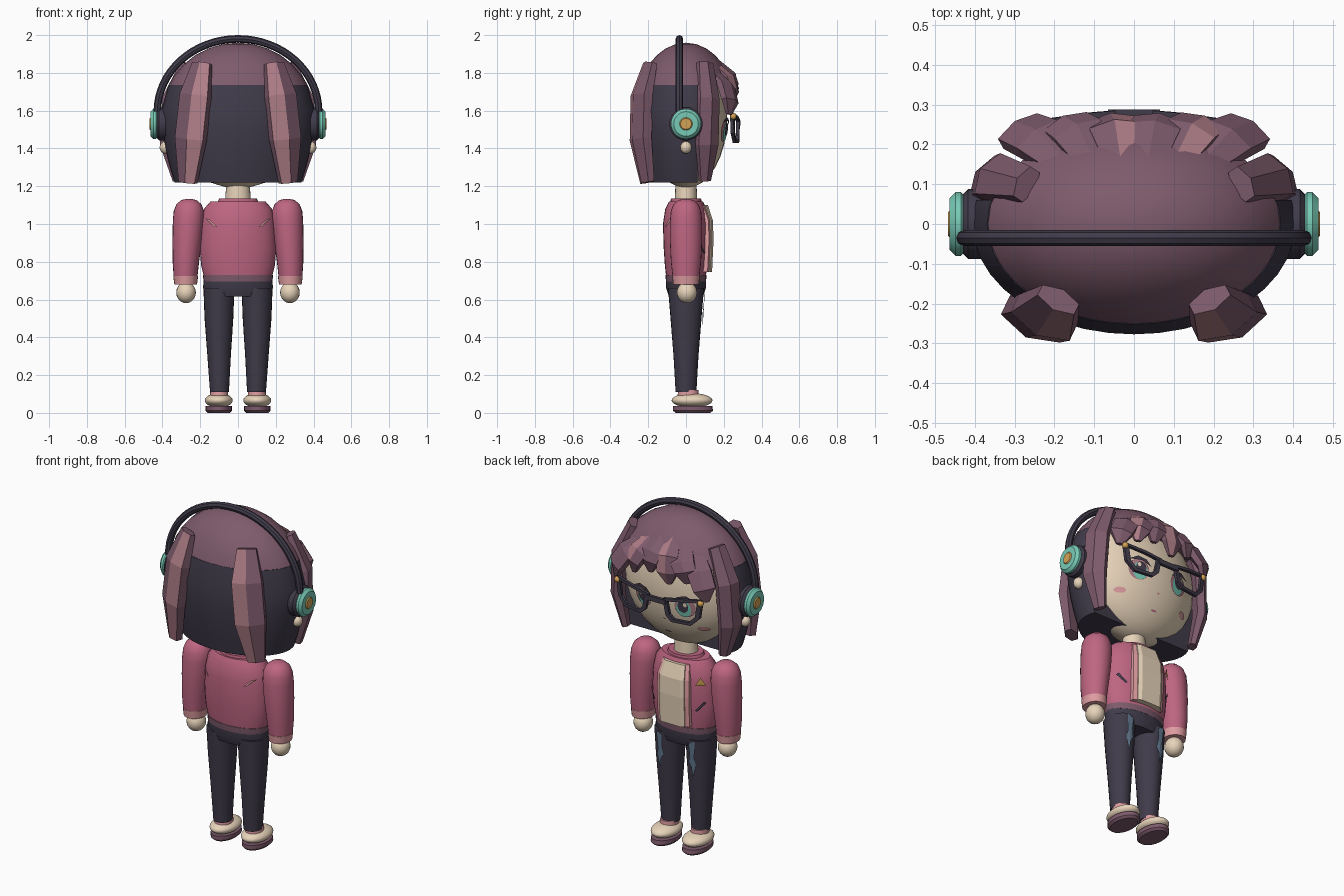
import bpy, bmesh
from math import sin, cos, pi, sqrt, radians
from mathutils import Vector, Matrix

if "Cube" in bpy.data.objects:
    bpy.data.objects.remove(bpy.data.objects["Cube"])


def colour(name, r, g, b):
    lin = [((c / 255 + 0.055) / 1.055) ** 2.4 for c in (r, g, b)] + [1]
    m = bpy.data.materials.new(name)
    m.use_nodes = True
    m.diffuse_color = lin
    m.node_tree.nodes["Principled BSDF"].inputs["Base Color"].default_value = lin
    return m


HAIR = colour("plum hair", 126, 91, 108)
STREAK = colour("dusty pink streak", 176, 126, 136)
DARK = colour("dark slate", 64, 59, 74)
JACKET = colour("rose jacket", 190, 102, 130)
CREAM = colour("cream", 232, 212, 186)
TEAL = colour("teal", 120, 202, 182)
GOLD = colour("gold", 212, 162, 85)
DENIM = colour("faded denim", 98, 120, 142)
BLUSH = colour("light pink", 222, 156, 160)


def finish(name, bm, mats, smooth=True, mirror=False, recalc=True):
    if recalc:
        bmesh.ops.recalc_face_normals(bm, faces=bm.faces[:])
    me = bpy.data.meshes.new(name)
    bm.to_mesh(me)
    bm.free()
    ob = bpy.data.objects.new(name, me)
    bpy.context.collection.objects.link(ob)
    for m in mats:
        me.materials.append(m)
    if mirror:
        ob.modifiers.new("mirror", "MIRROR")
    if smooth:
        bpy.ops.object.select_all(action="DESELECT")
        ob.select_set(True)
        bpy.context.view_layer.objects.active = ob
        bpy.ops.object.shade_smooth_by_angle(angle=radians(40))
    return ob


def skin_rings(bm, rings):
    """Join rings of points into a closed tube; returns the faces by side."""
    vs = [[bm.verts.new(p) for p in r] for r in rings]
    n = len(vs[0])
    sides = {k: [] for k in range(n)}
    for a, b in zip(vs, vs[1:]):
        for k in range(n):
            j = (k + 1) % n
            sides[k].append(bm.faces.new((a[k], a[j], b[j], b[k])))
    bm.faces.new(vs[0])
    bm.faces.new(vs[-1])
    return sides


def stack(name, rings, mat, n=24, mirror=False, cut=None):
    """Stack of ellipses, each (z, centre x, centre y, radius x, radius y)."""
    bm = bmesh.new()
    skin_rings(bm, [[(x + rx * cos(2 * pi * k / n), y + ry * sin(2 * pi * k / n), z)
                     for k in range(n)] for z, x, y, rx, ry in rings])
    if cut is not None:
        geom = bm.verts[:] + bm.edges[:] + bm.faces[:]
        bmesh.ops.bisect_plane(bm, geom=geom, plane_co=(0, cut, 0),
                               plane_no=(0, 1, 0), clear_outer=True)
        bmesh.ops.holes_fill(bm, edges=[e for e in bm.edges if e.is_boundary])
    return finish(name, bm, [mat], mirror=mirror)


def ball(name, c, r, mat, mirror=False, floor=None, seg=32):
    bm = bmesh.new()
    bmesh.ops.create_uvsphere(bm, u_segments=seg, v_segments=seg // 2, radius=1)
    bmesh.ops.transform(bm, verts=bm.verts[:],
                        matrix=Matrix.Translation(c) @ Matrix.Diagonal((*r, 1)))
    if floor is not None:
        geom = bm.verts[:] + bm.edges[:] + bm.faces[:]
        bmesh.ops.bisect_plane(bm, geom=geom, plane_co=(0, 0, floor),
                               plane_no=(0, 0, -1), clear_outer=True)
        bmesh.ops.holes_fill(bm, edges=[e for e in bm.edges if e.is_boundary])
    return finish(name, bm, [mat], mirror=mirror)


def lock(name, path, streak=(), mirror=False):
    """Faceted hair lock along (x, y, z, half width, half thickness) points."""
    bm = bmesh.new()
    pts = [Vector(p[:3]) for p in path]
    rings = []
    for i, (x, y, z, w, t) in enumerate(path):
        along = (pts[min(i + 1, len(pts) - 1)] - pts[max(i - 1, 0)]).normalized()
        out = Vector((x / 0.16, y / 0.078, (z - 1.56) / 0.16))
        side = along.cross(out).normalized()
        out = side.cross(along)
        rings.append([pts[i] + side * w * cos(a) + out * t * sin(a)
                      for a in (pi / 6 + k * pi / 3 for k in range(6))])
    sides = skin_rings(bm, rings)
    for k in streak:
        for f in sides[k]:
            f.material_index = 1
    finish(name, bm, [HAIR, STREAK], smooth=False, mirror=mirror)


def ellipse(x, z, rx, rz, n=16):
    return [(x + rx * cos(2 * pi * k / n), z + rz * sin(2 * pi * k / n)) for k in range(n)]


def plate(name, outline, surface, mat, lift=0.005, mirror=False):
    """Thin painted shape given in x and z, laid over surface(x, z) -> y."""
    bm = bmesh.new()
    cx = sum(p[0] for p in outline) / len(outline)
    cz = sum(p[1] for p in outline) / len(outline)
    sign = 1 if surface(cx, cz) > 0 else -1
    at = lambda x, z: bm.verts.new((x, surface(x, z) + sign * lift, z))
    hub, rim = at(cx, cz), [at(*p) for p in outline]
    for a, b in zip(rim, rim[1:] + rim[:1]):
        f = bm.faces.new((hub, a, b))
        f.normal_update()
        if f.normal.y * sign < 0:
            f.normal_flip()
    finish(name, bm, [mat], smooth=False, mirror=mirror, recalc=False)


def dome(cx, cz, rx, ry, rz):
    return lambda x, z: ry * sqrt(max(0.02, 1 - ((x - cx) / rx) ** 2 - ((z - cz) / rz) ** 2))


# Head and hair shells
ball("head", (0, 0, 1.56), (0.37, 0.218, 0.37), CREAM)
ball("hair_cap", (0, 0, 1.56), (0.41, 0.28, 0.40), HAIR, floor=1.735)
stack("hair_back", [(z, 0, 0, 0.41 * s, 0.28 * s) for z, s in
      ((1.22, 0.82), (1.3, 0.88), (1.4, 0.94), (1.5, 0.98), (1.6, 0.99), (1.735, 0.9))],
      DARK, n=40, cut=0.06)
stack("neck", [(1.1, 0, 0, 0.07, 0.06), (1.24, 0, 0, 0.06, 0.055)], CREAM)

# Hair locks
lock("back_lock", [(0.19, -0.19, 1.85, 0.06, 0.03), (0.225, -0.235, 1.68, 0.095, 0.05),
                   (0.25, -0.24, 1.45, 0.095, 0.05), (0.265, -0.205, 1.22, 0.055, 0.035)],
     streak=(0,), mirror=True)
lock("side_lock", [(0.27, 0.10, 1.85, 0.05, 0.03), (0.35, 0.115, 1.66, 0.07, 0.045),
                   (0.365, 0.11, 1.42, 0.07, 0.04), (0.32, 0.10, 1.23, 0.035, 0.025)], mirror=True)
for i, (x, tip) in enumerate(((-0.28, 1.58), (-0.165, 1.66), (-0.055, 1.63),
                              (0.06, 1.67), (0.165, 1.64), (0.28, 1.58))):
    drop = 0.7 * x * x
    lock(f"fringe_lock_{i + 1}",
         [(x * 0.5, 0.12, 1.89 - drop, 0.035, 0.02), (x * 0.85, 0.235 - drop * 0.4, 1.78 - drop, 0.075, 0.035),
          (x * 1.02, 0.25 - drop * 0.3, tip + 0.07, 0.07, 0.03), (x * 1.04, 0.238 - drop * 0.2, tip, 0.02, 0.015)],
         streak=(0,) if i in (2, 4) else ())

# Headphones
bm = bmesh.new()
skin_rings(bm, [[((0.427 + 0.02 * cos(b)) * cos(a), -0.035 + 0.02 * sin(b),
                  1.595 + (0.385 + 0.02 * cos(b)) * sin(a))
                 for b in (k * pi / 4 for k in range(8))]
                for a in (j * pi / 32 for j in range(33))])
finish("headphone_band", bm, [DARK])


def ear_disc(name, x0, x1, r, mat):
    bm = bmesh.new()
    bev = min(0.015, (x1 - x0) * 0.4)
    skin_rings(bm, [[(x, q * cos(a), 1.53 + q * sin(a)) for a in (k * pi / 14 for k in range(28))]
                    for x, q in ((x0, r - bev), (x0 + bev, r), (x1 - bev, r), (x1, r - bev))])
    finish(name, bm, [mat], mirror=True)


ear_disc("ear_cushion", 0.37, 0.432, 0.088, DARK)
ear_disc("ear_cup", 0.42, 0.463, 0.08, TEAL)
ear_disc("ear_cup_button", 0.455, 0.468, 0.034, GOLD)
ball("ear_lobe", (0.385, 0, 1.405), (0.03, 0.03, 0.033), CREAM, mirror=True, seg=16)

# Face
face = dome(0, 1.56, 0.37, 0.218, 0.37)
plate("eye", ellipse(0.135, 1.495, 0.06, 0.06), face, STREAK, 0.005, True)
plate("iris", ellipse(0.13, 1.485, 0.042, 0.05), face, TEAL, 0.010, True)
plate("pupil", ellipse(0.13, 1.5, 0.03, 0.036), face, DARK, 0.015, True)
plate("eye_glint", ellipse(0.145, 1.515, 0.011, 0.013, 8), face, CREAM, 0.020, True)
plate("eyelid", [(0.07, 1.52), (0.1, 1.555), (0.15, 1.567), (0.2, 1.54), (0.15, 1.55), (0.1, 1.54)],
      face, DARK, 0.016, True)
plate("cheek", ellipse(0.215, 1.365, 0.03, 0.015), face, BLUSH, 0.006, True)
plate("mouth", ellipse(0, 1.305, 0.02, 0.005, 10), face, JACKET)
plate("nose", ellipse(0, 1.395, 0.009, 0.005, 8), face, BLUSH)

# Glasses: polygon rims, bridge and hinge studs
RIM = ((0.045, 1.555), (0.15, 1.572), (0.28, 1.59), (0.265, 1.48), (0.215, 1.43), (0.1, 1.428), (0.065, 1.46))
bm = bmesh.new()
rings = []
for scale, dy in ((1, 0), (1, 0.018), (0.76, 0.018), (0.76, 0)):
    pts = [(0.16 + (x - 0.16) * scale, 1.505 + (z - 1.505) * scale) for x, z in RIM]
    rings.append([bm.verts.new((x, 0.268 - 0.45 * x * x + dy, z)) for x, z in pts])
for a, b in zip(rings, rings[1:] + rings[:1]):
    for k in range(len(RIM)):
        j = (k + 1) % len(RIM)
        bm.faces.new((a[k], a[j], b[j], b[k]))
finish("glasses_rim", bm, [DARK], smooth=False, mirror=True)
bm = bmesh.new()
bmesh.ops.create_cube(bm, size=1, matrix=Matrix.Translation((0, 0.279, 1.535)) @ Matrix.Diagonal((0.13, 0.018, 0.028, 1)))
finish("glasses_bridge", bm, [DARK], smooth=False)
ball("glasses_stud", (0.27, 0.25, 1.57), (0.018, 0.018, 0.018), GOLD, mirror=True, seg=12)

# Jacket, shirt and arms
stack("jacket_body", [(0.72, 0, 0, 0.18, 0.105), (0.78, 0, 0, 0.195, 0.112), (0.87, 0, 0, 0.203, 0.118),
      (1.0, 0, 0, 0.195, 0.122), (1.08, 0, 0, 0.18, 0.11), (1.12, 0, 0, 0.145, 0.09)], JACKET, n=32)
stack("jacket_hem", [(0.695, 0, 0, 0.182, 0.106), (0.73, 0, 0, 0.186, 0.109)], HAIR, n=32)
stack("jacket_collar", [(1.09, 0, 0, 0.12, 0.085), (1.135, 0, 0, 0.1, 0.08)], JACKET)
for name, mat, half, front in (("jacket_edging", BLUSH, 0.102, 0.132), ("shirt_front", CREAM, 0.08, 0.146)):
    bm = bmesh.new()
    skin_rings(bm, [[(s * half * w, y, z) for s, y in ((-1, 0.05), (1, 0.05), (1, front + d - 0.01),
                     (0.75, front + d), (-0.75, front + d), (-1, front + d - 0.01))]
                    for z, w, d in ((0.745, 1, -0.008), (0.92, 1.03, 0), (1.02, 1, -0.004), (1.1, 0.85, -0.03))])
    finish(name, bm, [mat], smooth=False)
stack("sleeve", [(0.71, 0.278, 0, 0.062, 0.07), (0.8, 0.276, 0, 0.07, 0.08), (0.92, 0.268, 0, 0.079, 0.086),
      (1.02, 0.262, 0, 0.083, 0.085), (1.07, 0.26, 0, 0.08, 0.08), (1.105, 0.26, 0, 0.066, 0.066),
      (1.127, 0.26, 0, 0.04, 0.04), (1.133, 0.26, 0, 0.012, 0.012)], JACKET, mirror=True)
stack("cuff", [(0.68, 0.277, 0, 0.06, 0.068), (0.725, 0.277, 0, 0.066, 0.073)], BLUSH, mirror=True)
ball("hand", (0.275, 0.005, 0.637), (0.052, 0.054, 0.056), CREAM, mirror=True, seg=20)
chest = dome(0, 0.95, 0.205, 0.122, 0.9)
rear = lambda x, z: -chest(x, z)
plate("back_slash", [(0.175, 1.03), (0.15, 1.025), (0.112, 0.985), (0.125, 0.985)], rear, BLUSH, 0.008, True)
plate("front_slash", [(0.13, 0.845), (0.14, 0.84), (0.18, 0.89), (0.17, 0.9)], chest, DARK, 0.008, True)
plate("badge", [(-0.18, 0.99), (-0.13, 0.99), (-0.155, 1.04)], chest, GOLD, 0.008)

# Trousers
stack("trouser_hips", [(0.615, 0, 0, 0.165, 0.09), (0.66, 0, 0, 0.185, 0.105), (0.71, 0, 0, 0.182, 0.105)], DARK)
stack("trouser_leg", [(0.11, 0.098, 0, 0.05, 0.055), (0.3, 0.1, 0, 0.062, 0.066),
      (0.5, 0.101, 0, 0.076, 0.082), (0.66, 0.101, 0, 0.082, 0.095)], DARK, mirror=True)
leg = lambda x, z: (0.047 + 0.07 * z) * sqrt(max(0.02, 1 - ((x - 0.1) / (0.045 + 0.06 * z)) ** 2))
plate("denim_fade", [(0.085, 0.64), (0.125, 0.66), (0.118, 0.56), (0.128, 0.52), (0.105, 0.44),
                     (0.098, 0.5), (0.08, 0.53), (0.09, 0.58)], leg, DENIM, 0.009, True)

# Shoes
stack("sock", [(0.07, 0.1, 0.012, 0.05, 0.058), (0.122, 0.1, 0.012, 0.046, 0.054)], BLUSH, mirror=True)
ball("shoe", (0.102, 0.032, 0.066), (0.074, 0.108, 0.038), CREAM, mirror=True, floor=0.035)
stack("shoe_sole", [(0, 0.102, 0.037, 0.058, 0.092), (0.012, 0.102, 0.037, 0.07, 0.106),
      (0.036, 0.102, 0.035, 0.07, 0.104)], HAIR, mirror=True)
